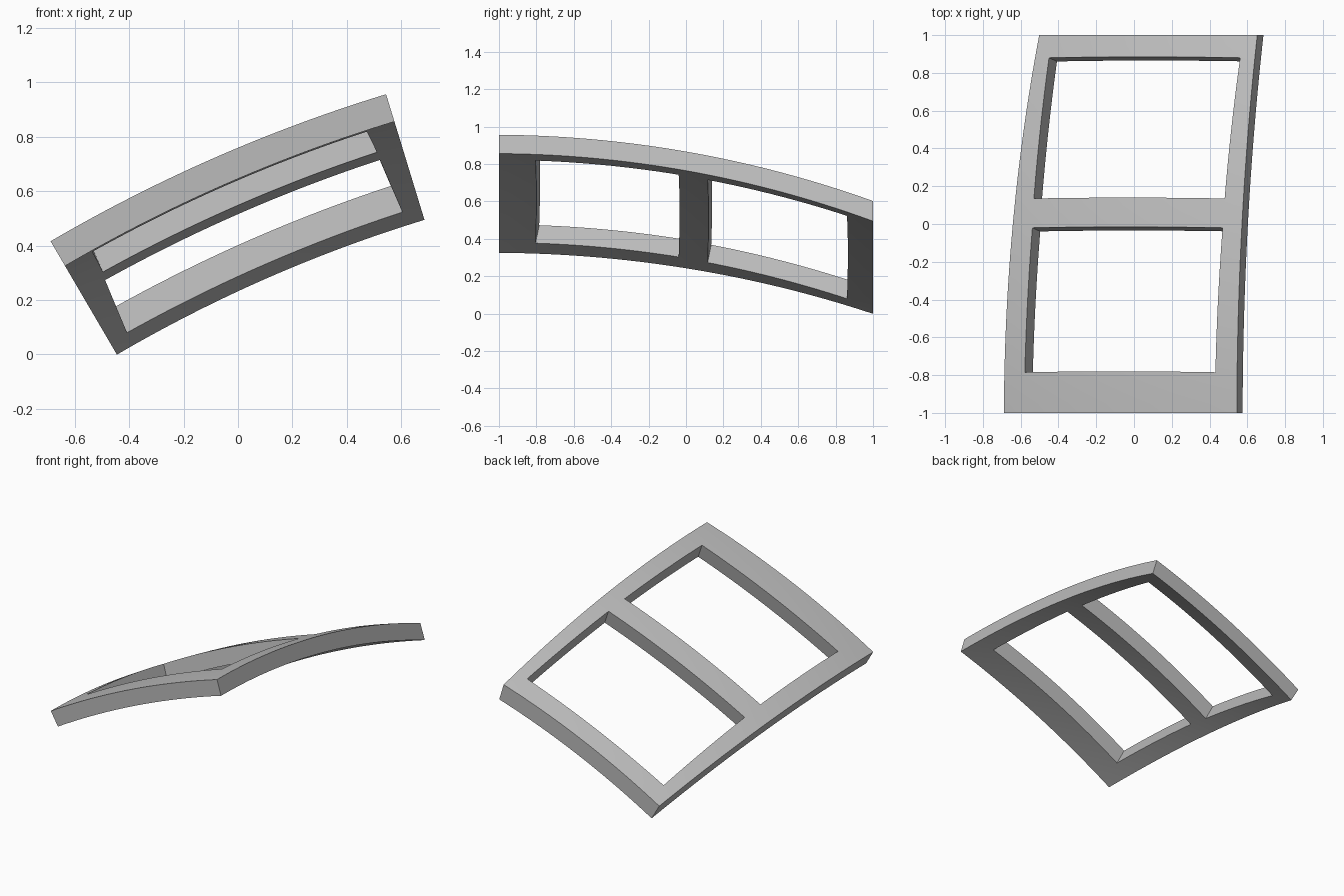
import bpy, bmesh
from math import sin, cos, radians, sqrt
from mathutils import Vector

if "Cube" in bpy.data.objects:
    bpy.data.objects.remove(bpy.data.objects["Cube"], do_unlink=True)

CENTRE = Vector((2.24, -1.04, -4.59))       # centre of both curved skins
OUTER, INNER = 5.8, 5.695                   # skin radii
LEFT, RIGHT = radians(30.33), radians(17.0)  # side edges, as angles about y
NX, NY = 32, 40

grey = bpy.data.materials.new("neutral grey")
grey.use_nodes = True
colour = (0.5, 0.5, 0.5, 1)
grey.diffuse_color = colour
grey.node_tree.nodes["Principled BSDF"].inputs["Base Color"].default_value = colour


def make_object(name, bm):
    bmesh.ops.recalc_face_normals(bm, faces=bm.faces)
    mesh = bpy.data.meshes.new(name)
    bm.to_mesh(mesh)
    bm.free()
    obj = bpy.data.objects.new(name, mesh)
    bpy.context.collection.objects.link(obj)
    mesh.materials.append(grey)
    return obj


def skin_point(radius, i, j):
    y = -1 + 2 * j / NY
    angle = LEFT + (RIGHT - LEFT) * i / NX
    ring = sqrt(radius ** 2 - (y - CENTRE.y) ** 2)
    return (CENTRE.x - ring * sin(angle), y, CENTRE.z + ring * cos(angle))


# Curved panel: two skins joined around the rim
bm = bmesh.new()
skins = []
for radius in (OUTER, INNER):
    grid = [[bm.verts.new(skin_point(radius, i, j)) for j in range(NY + 1)]
            for i in range(NX + 1)]
    for i in range(NX):
        for j in range(NY):
            bm.faces.new((grid[i][j], grid[i + 1][j], grid[i + 1][j + 1], grid[i][j + 1]))
    skins.append(grid)
top, under = skins
for i in range(NX):
    for j in (0, NY):
        bm.faces.new((top[i][j], top[i + 1][j], under[i + 1][j], under[i][j]))
for j in range(NY):
    for i in (0, NX):
        bm.faces.new((top[i][j], top[i][j + 1], under[i][j + 1], under[i][j]))
frame = make_object("curved_window_frame", bm)

# Two openings, cut straight through along the middle normal
middle = (LEFT + RIGHT) / 2
normal = Vector((-sin(middle), 0.185, cos(middle))).normalized()
openings = {
    "front_opening": ((-0.578, -0.785), (0.431, -0.785), (0.469, -0.02), (-0.538, -0.02)),
    "rear_opening": ((-0.53, 0.135), (0.48, 0.135), (0.562, 0.88), (-0.45, 0.88)),
}
for name, corners in openings.items():
    bm = bmesh.new()
    loops = []
    for depth in (0.3, -0.3):
        loop = []
        for x, y in corners:
            z = CENTRE.z + sqrt(OUTER ** 2 - (x - CENTRE.x) ** 2 - (y - CENTRE.y) ** 2)
            loop.append(bm.verts.new(Vector((x, y, z)) + normal * depth))
        bm.faces.new(loop)
        loops.append(loop)
    for k in range(4):
        n = (k + 1) % 4
        bm.faces.new((loops[0][k], loops[0][n], loops[1][n], loops[1][k]))
    cutter = make_object(name, bm)
    cutter.hide_render = True
    cut = frame.modifiers.new(name, 'BOOLEAN')
    cut.operation = 'DIFFERENCE'
    cut.solver = 'EXACT'
    cut.object = cutter
    bpy.context.view_layer.objects.active = frame
    bpy.ops.object.modifier_apply(modifier=name)
    bpy.data.objects.remove(cutter, do_unlink=True)

# Smooth skins with crisp edges
for obj in bpy.context.selected_objects:
    obj.select_set(False)
frame.select_set(True)
bpy.context.view_layer.objects.active = frame
bpy.ops.object.shade_smooth_by_angle(angle=radians(30))
